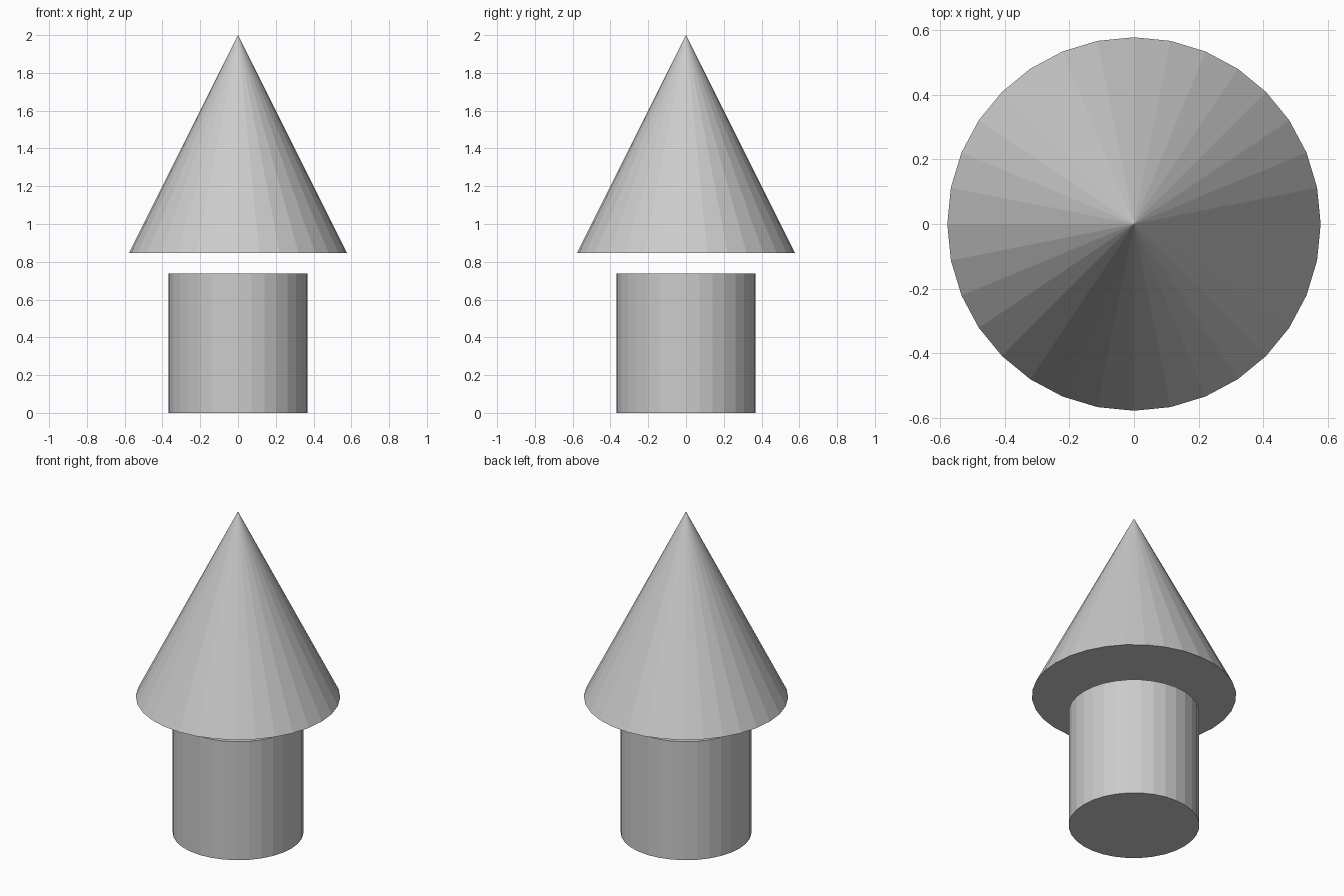
import bpy

if "Cube" in bpy.data.objects:
    bpy.data.objects.remove(bpy.data.objects["Cube"])

SIDES = 32

# Trunk: capped cylinder standing on the ground
bpy.ops.mesh.primitive_cylinder_add(vertices=SIDES, radius=0.369, depth=0.738,
                                    location=(0, 0, 0.369))
bpy.context.object.name = "trunk"

# Foliage: cone floating just above the trunk
bpy.ops.mesh.primitive_cone_add(vertices=SIDES, radius1=0.577, radius2=0,
                                depth=1.154, location=(0, 0, 1.423))
bpy.context.object.name = "foliage_cone"
